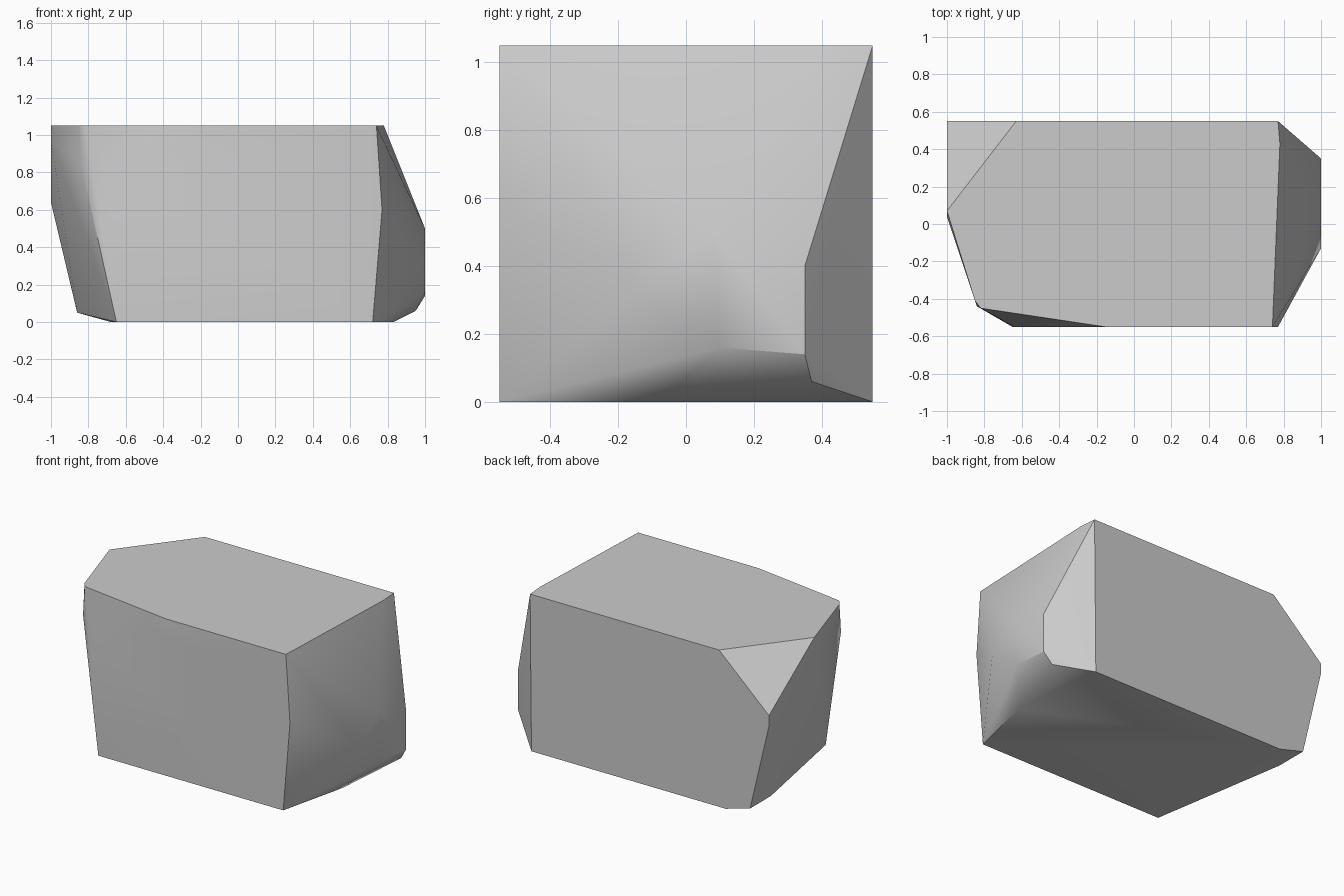
import bpy
import bmesh
import math

# Remove the default object
default = bpy.data.objects.get("Cube")
if default:
    bpy.data.objects.remove(default, do_unlink=True)

# Extents of the block
SIDE = 0.55
BACK, FRONT = SIDE, -SIDE
TOP, BASE = 1.05, 0.0
LEFT, RIGHT = 1.0, -1.0

# Corners of the flat top
top_corners = [
    (0.77, BACK, TOP), (0.78, 0.43, TOP), (0.74, FRONT, TOP),
    (-0.15, FRONT, TOP), (-0.82, -0.45, TOP), (-0.85, -0.41, TOP),
    (RIGHT, 0.07, TOP), (-0.63, BACK, TOP),
]

# Corners of the flat underside
base_corners = [
    (0.76, BACK, BASE), (0.83, -0.08, BASE), (0.72, FRONT, BASE),
    (-0.65, FRONT, BASE), (-0.68, BACK, BASE),
]

# Chipped facets at the left end
left_facets = [
    (0.77, FRONT, 0.6), (LEFT, -0.13, 0.32), (LEFT, 0.08, 0.5),
    (LEFT, 0.35, 0.4), (LEFT, 0.35, 0.14), (LEFT, 0.1, 0.16),
    (0.95, 0.37, 0.06),
]

# Chipped facets at the right end
right_facets = [
    (-0.64, FRONT, 0.75), (-0.84, -0.44, 0.85), (RIGHT, 0.04, 0.97),
    (RIGHT, BACK, 0.71), (RIGHT, BACK, 0.64),
    (-0.86, BACK, 0.05), (-0.86, 0.33, 0.05),
]


def make_material(name, grey):
    colour = (grey, grey, grey, 1.0)
    material = bpy.data.materials.new(name)
    material.use_nodes = True
    material.diffuse_color = colour
    shader = next(n for n in material.node_tree.nodes if n.type == "BSDF_PRINCIPLED")
    shader.inputs["Base Color"].default_value = colour
    return material


def make_hull(name, points, material):
    bm = bmesh.new()
    for point in points:
        bm.verts.new(point)
    hull = bmesh.ops.convex_hull(bm, input=bm.verts)
    unused = set(hull["geom_interior"]) | set(hull["geom_unused"])
    loose = [v for v in unused if isinstance(v, bmesh.types.BMVert)]
    bmesh.ops.delete(bm, geom=loose, context="VERTS")
    # Merge triangles that lie in one plane
    bmesh.ops.dissolve_limit(bm, angle_limit=math.radians(1),
                             verts=bm.verts, edges=bm.edges)
    bmesh.ops.recalc_face_normals(bm, faces=bm.faces)
    mesh = bpy.data.meshes.new(name)
    bm.to_mesh(mesh)
    bm.free()
    mesh.materials.append(material)
    obj = bpy.data.objects.new(name, mesh)
    bpy.context.collection.objects.link(obj)
    return obj


# Stone block
stone = make_material("stone_grey", 0.6)
block = make_hull("stone_block",
                  top_corners + base_corners + left_facets + right_facets, stone)

# Soft shading over shallow facets, crisp main edges
bpy.ops.object.select_all(action="DESELECT")
block.select_set(True)
bpy.context.view_layer.objects.active = block
bpy.ops.object.shade_smooth_by_angle(angle=math.radians(30))
